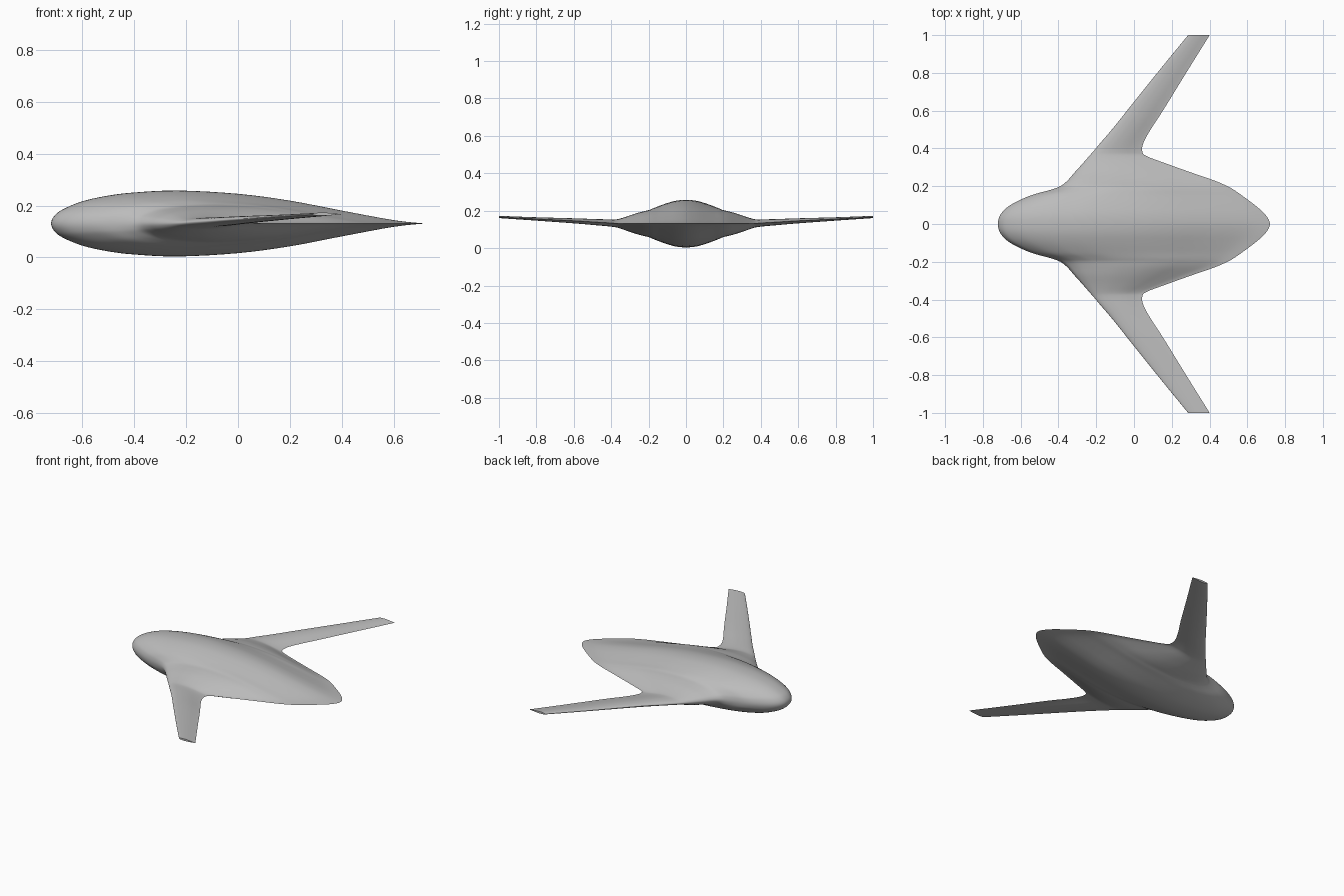
import bpy
import bmesh
import math

cube = bpy.data.objects.get("Cube")
if cube:
    bpy.data.objects.remove(cube)


def spline(points, steps):
    """Smooth curve through points of any dimension."""
    out = []
    last = len(points) - 1
    for i in range(last):
        p0, p1 = points[max(i - 1, 0)], points[i]
        p2, p3 = points[i + 1], points[min(i + 2, last)]
        for s in range(steps):
            t = s / steps
            # Non-uniform spacing along the first coordinate is handled by finite tangents
            out.append(tuple(
                b + 0.5 * t * (c - a + t * (2 * a - 5 * b + 4 * c - d + t * (3 * (b - c) + d - a)))
                for a, b, c, d in zip(p0, p1, p2, p3)))
    return out + [points[last]]


# Streamlined section: (fraction of chord, fraction of half thickness)
upper = [(1, 0), (0.917, 0.10), (0.778, 0.39), (0.64, 0.69), (0.5, 0.9), (0.34, 1),
         (0.222, 0.94), (0.15, 0.84), (0.083, 0.67), (0.03, 0.42), (0.008, 0.22), (0, 0)]
lower = [(u, -h) for u, h in reversed(upper[:-1])]
section = spline(upper + lower, 4)[:-1]

# Half span stations: (y, leading edge x, trailing edge x, chord height, half thickness)
half = [
    (0.0, -0.72, 0.72, 0.131, 0.127),
    (0.05, -0.707, 0.695, 0.131, 0.123),
    (0.10, -0.655, 0.64, 0.131, 0.110),
    (0.15, -0.55, 0.573, 0.131, 0.092),
    (0.18, -0.445, 0.53, 0.131, 0.080),
    (0.20, -0.39, 0.495, 0.131, 0.072),
    (0.23, -0.352, 0.425, 0.131, 0.065),
    (0.27, -0.317, 0.31, 0.131, 0.054),
    (0.32, -0.272, 0.17, 0.131, 0.037),
    (0.36, -0.237, 0.065, 0.132, 0.024),
    (0.385, -0.215, 0.044, 0.133, 0.020),
    (0.43, -0.177, 0.050, 0.136, 0.018),
    (0.50, -0.117, 0.088, 0.140, 0.016),
    (0.60, -0.037, 0.153, 0.146, 0.0135),
    (0.80, 0.123, 0.276, 0.156, 0.009),
    (0.97, 0.262, 0.382, 0.165, 0.0065),
    (1.0, 0.287, 0.40, 0.167, 0.006),
]
stations = spline([(-s[0],) + s[1:] for s in reversed(half[1:])] + half, 4)

# Loft the blended body and both wings as one skin
bm = bmesh.new()
rings = [[bm.verts.new((le + u * (te - le), y, z + h * thick)) for u, h in section]
         for y, le, te, z, thick in stations]
count = len(section)
for a, b in zip(rings, rings[1:]):
    for i in range(count):
        j = (i + 1) % count
        bm.faces.new((a[i], a[j], b[j], b[i]))

# Flat wing tips
bm.faces.new(rings[0])
bm.faces.new(rings[-1])
bmesh.ops.recalc_face_normals(bm, faces=bm.faces)
mesh = bpy.data.meshes.new("blended_wing_body")
bm.to_mesh(mesh)
bm.free()
body = bpy.data.objects.new("blended_wing_body", mesh)
bpy.context.collection.objects.link(body)

# Plain grey skin
grey = bpy.data.materials.new("plain_grey")
grey.use_nodes = True
colour = (0.5, 0.5, 0.5, 1)
grey.diffuse_color = colour
grey.node_tree.nodes["Principled BSDF"].inputs["Base Color"].default_value = colour
mesh.materials.append(grey)

# Smooth skin with a crisp trailing edge and tips
bpy.ops.object.select_all(action="DESELECT")
body.select_set(True)
bpy.context.view_layer.objects.active = body
bpy.ops.object.shade_smooth_by_angle(angle=math.radians(40))
